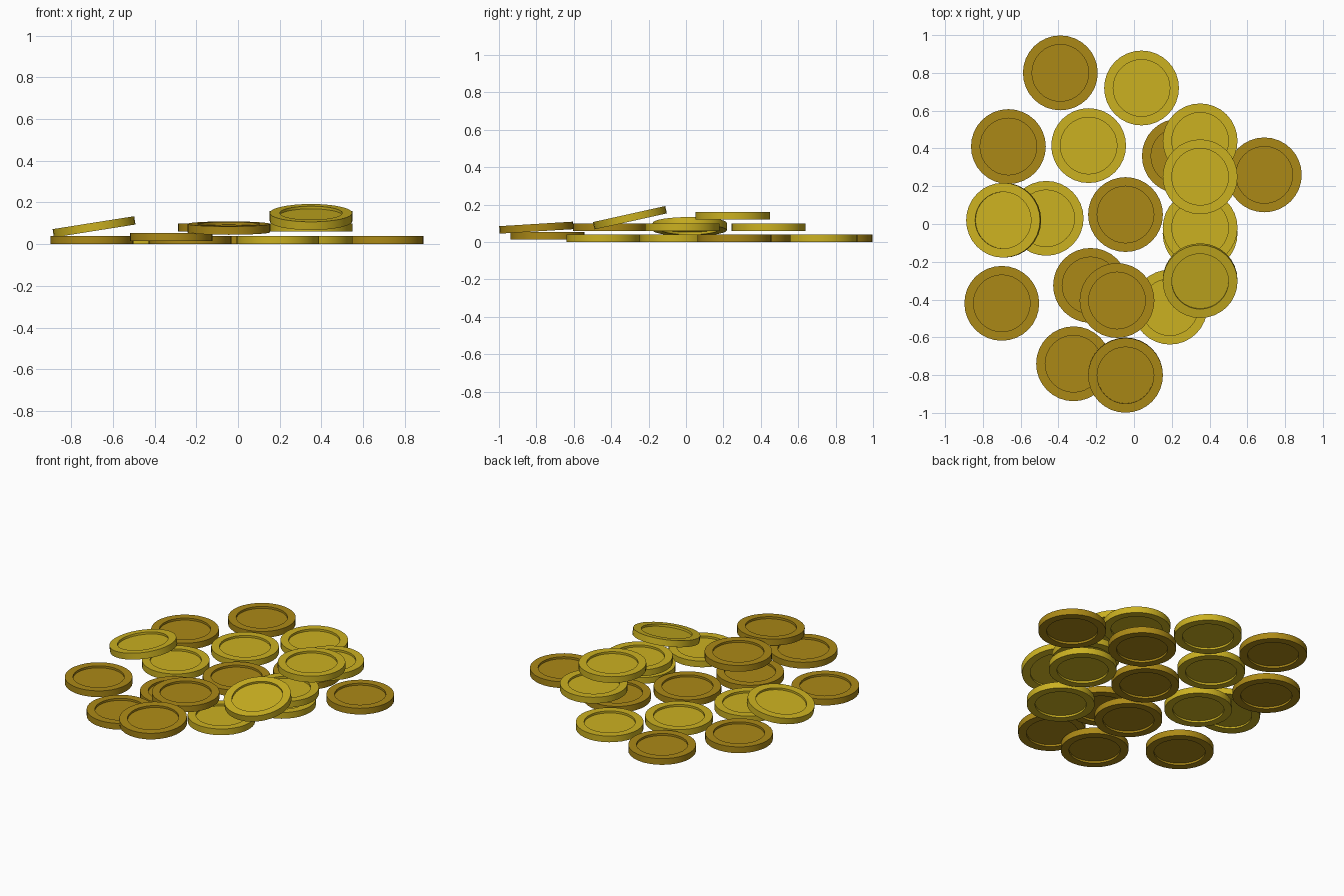
import bpy, bmesh
from math import radians, sin, cos, pi

if "Cube" in bpy.data.objects:
    bpy.data.objects.remove(bpy.data.objects["Cube"])

SEG = 32
R, RI, T, D = 0.198, 0.15, 0.04, 0.013  # radius, recess radius, thickness, recess depth


def material(name, color):
    m = bpy.data.materials.new(name)
    m.diffuse_color = color
    m.use_nodes = True
    m.node_tree.nodes["Principled BSDF"].inputs["Base Color"].default_value = m.diffuse_color
    return m


# Coin: a revolved profile with a shallow recess on both faces
def coin_mesh(name, mat):
    bm = bmesh.new()
    h = T / 2
    profile = [(RI, -h + D), (RI, -h), (R, -h), (R, h), (RI, h), (RI, h - D)]
    rings = [[bm.verts.new((r * cos(2 * pi * i / SEG), r * sin(2 * pi * i / SEG), z))
              for i in range(SEG)] for r, z in profile]
    for a, b in zip(rings, rings[1:]):
        for i in range(SEG):
            j = (i + 1) % SEG
            bm.faces.new((a[i], a[j], b[j], b[i]))
    bm.faces.new(rings[0][::-1])
    bm.faces.new(rings[-1])
    bmesh.ops.recalc_face_normals(bm, faces=bm.faces)
    me = bpy.data.meshes.new(name)
    bm.to_mesh(me)
    bm.free()
    me.materials.append(mat)
    return me


light = coin_mesh("gold_coin", material("gold", (0.60, 0.44, 0.015, 1)))
dark = coin_mesh("bronze_coin", material("bronze", (0.41, 0.25, 0.008, 1)))

# x, y, centre height, tilt about x, tilt about y
G, S = 0.02, 0.08  # on the ground, second layer
gold = [
    (0.04, 0.72, G, 0, 0), (-0.24, 0.415, G, 0, 0), (-0.465, 0.03, G, 0, 0),
    (0.35, -0.05, G, 0, 0), (0.19, -0.44, G, 0, 0),
    (0.35, -0.02, S, 0, 0), (0.35, 0.44, S, 0, 0), (0.35, 0.25, 0.14, 0, 0),
    (-0.69, 0.02, 0.083, 0, -9), (0.35, -0.3, 0.13, 12.5, 0),
]
bronze = [
    (-0.39, 0.80, G, 0, 0), (-0.665, 0.41, G, 0, 0), (0.24, 0.36, G, 0, 0),
    (0.69, 0.26, G, 0, 0), (-0.045, 0.05, G, 0, 0), (-0.23, -0.325, G, 0, 0),
    (-0.70, -0.42, G, 0, 0), (-0.32, -0.74, 0.034, 0, 0),
    (-0.09, -0.405, S, 0, 0), (-0.045, -0.80, 0.077, 3.5, 0),
]

# Scatter the coins
for name, mesh, coins in (("gold_coin", light, gold), ("bronze_coin", dark, bronze)):
    for n, (x, y, z, tx, ty) in enumerate(coins, 1):
        ob = bpy.data.objects.new(f"{name}_{n}", mesh)
        ob.location = (x, y, z)
        ob.rotation_euler = (radians(tx), radians(ty), 0)
        bpy.context.collection.objects.link(ob)
        ob.select_set(True)
        bpy.context.view_layer.objects.active = ob

bpy.ops.object.shade_smooth_by_angle(angle=radians(30))
